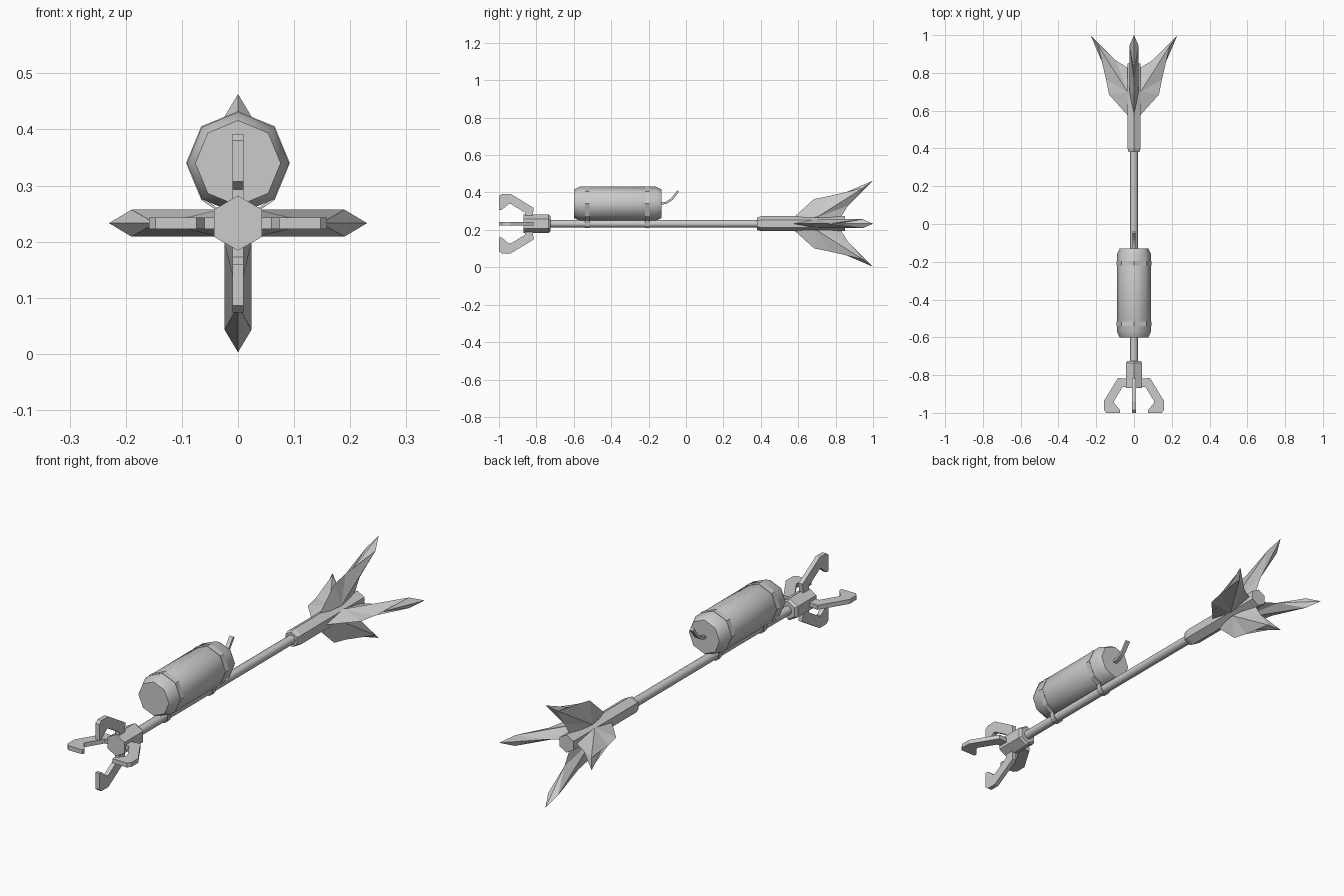
import bpy, bmesh, math
from mathutils import Matrix, Vector

if "Cube" in bpy.data.objects:
    bpy.data.objects.remove(bpy.data.objects["Cube"])

AXIS_Z = 0.233          # height of the arrow axis
CAN_Z = 0.34            # height of the canister axis

grey = bpy.data.materials.new("plain grey")
grey.diffuse_color = (0.6, 0.6, 0.6, 1)
grey.use_nodes = True
grey.node_tree.nodes["Principled BSDF"].inputs["Base Color"].default_value = grey.diffuse_color


def finish(bm, name, smooth=None):
    bmesh.ops.recalc_face_normals(bm, faces=bm.faces)
    mesh = bpy.data.meshes.new(name)
    bm.to_mesh(mesh)
    bm.free()
    mesh.materials.append(grey)
    obj = bpy.data.objects.new(name, mesh)
    bpy.context.collection.objects.link(obj)
    if smooth:
        bpy.ops.object.select_all(action='DESELECT')
        obj.select_set(True)
        bpy.context.view_layer.objects.active = obj
        bpy.ops.object.shade_smooth_by_angle(angle=math.radians(smooth))
    return obj


def skin(bm, rings, capped=True):
    """Bridge consecutive rings of points, closing both ends."""
    vs = [[bm.verts.new(p) for p in ring] for ring in rings]
    n = len(vs[0])
    for a, b in zip(vs, vs[1:]):
        for i in range(n):
            j = (i + 1) % n
            bm.faces.new((a[i], a[j], b[j], b[i]))
    if capped:
        bm.faces.new(vs[0])
        bm.faces.new(vs[-1])


def lathe(name, profile, sides, z, smooth=None):
    """Turned part along y, with a corner pointing straight up."""
    bm = bmesh.new()
    angles = [math.pi / 2 + 2 * math.pi * i / sides for i in range(sides)]
    skin(bm, [[(r * math.cos(a), y, z + r * math.sin(a)) for a in angles]
              for y, r in profile])
    return finish(bm, name, smooth)


def around_axis(bm, k):
    """Turn a radial part by k quarter turns and lift it to the axis."""
    m = Matrix.Translation((0, 0, AXIS_Z)) @ Matrix.Rotation(k * math.pi / 2, 4, 'Y')
    bmesh.ops.transform(bm, matrix=m, verts=bm.verts)


# Shaft, head and tail sleeve
lathe("shaft", [(-0.74, 0.02), (0.42, 0.02)], 8, AXIS_Z, 50)
lathe("head", [(-0.868, 0.049), (-0.735, 0.049), (-0.724, 0.04)], 6, AXIS_Z)
lathe("tail_sleeve", [(0.38, 0.033), (0.402, 0.04), (0.85, 0.04)], 6, AXIS_Z)

# Canister with chamfered ends
lathe("canister", [(-0.6, 0.076), (-0.568, 0.091), (-0.16, 0.091), (-0.13, 0.076)],
      8, CAN_Z, 50)

# Grappling prongs: flat hooks (radius, y)
HOOK = [(0.03, -0.82), (0.085, -0.815), (0.159, -0.937), (0.159, -0.985), (0.147, -1.0),
        (0.074, -1.0), (0.074, -0.985), (0.106, -0.947), (0.106, -0.937), (0.06, -0.862),
        (0.03, -0.862)]
for k in range(4):
    bm = bmesh.new()
    skin(bm, [[(r, y, t) for r, y in HOOK] for t in (-0.01, 0.01)])
    around_axis(bm, k)
    finish(bm, f"prong_{k + 1}")

# Tail fins: thin jagged outline with a raised ridge on both sides
OUTLINE = [(0.03, 0.572), (0.132, 0.685), (0.148, 0.765), (0.149, 0.81),
           (0.23, 1.0), (0.095, 0.865), (0.03, 0.825)]
for k in range(4):
    bm = bmesh.new()
    edge = [bm.verts.new((r, y, 0)) for r, y in OUTLINE]
    roots = []
    for side in (-1, 1):
        root = bm.verts.new((0.035, 0.70, 0.024 * side))
        ridge = bm.verts.new((0.19, 0.945, 0.024 * side))
        roots.append(root)
        for i in range(6):
            bm.faces.new((edge[i], edge[i + 1], ridge if 2 <= i <= 4 else root))
        bm.faces.new((edge[2], ridge, root))
        bm.faces.new((edge[5], root, ridge))
    bm.faces.new((edge[0], roots[0], edge[6], roots[1]))
    around_axis(bm, k)
    finish(bm, f"tail_fin_{k + 1}")

# Straps looping around canister and shaft
half = [(0.012, 0.210), (0.024, 0.222), (0.03, 0.25), (0.0655, 0.2745),
        (0.0925, 0.34), (0.0655, 0.4055)]
loop = half + [(0, 0.4325)] + [(-x, z) for x, z in reversed(half)]
inner = [(x * 0.94, CAN_Z - 0.005 + (z - CAN_Z + 0.005) * 0.95) for x, z in loop]
for name, y in (("front_strap", -0.527), ("rear_strap", -0.207)):
    bm = bmesh.new()
    ring = lambda pts, d: [(x, y + d, z) for x, z in pts]
    skin(bm, [ring(inner, -0.012), ring(loop, -0.012), ring(loop, 0.012),
              ring(inner, 0.012), ring(inner, -0.012)], capped=False)
    bmesh.ops.remove_doubles(bm, verts=bm.verts, dist=1e-5)
    finish(bm, name)

# Curved fuse at the back of the canister
path = [(-0.14, 0.34), (-0.105, 0.345), (-0.075, 0.365), (-0.042, 0.408)]
bm = bmesh.new()
rings = []
for i, (y, z) in enumerate(path):
    a, b = path[max(i - 1, 0)], path[min(i + 1, len(path) - 1)]
    d = Vector((0, b[0] - a[0], b[1] - a[1])).normalized()
    up = Vector((1, 0, 0)).cross(d)
    c = Vector((0, y, z))
    rings.append([c + Vector((s * 0.009, 0, 0)) + up * t * 0.006
                  for s, t in ((1, 1), (-1, 1), (-1, -1), (1, -1))])
skin(bm, rings)
finish(bm, "fuse", 40)
